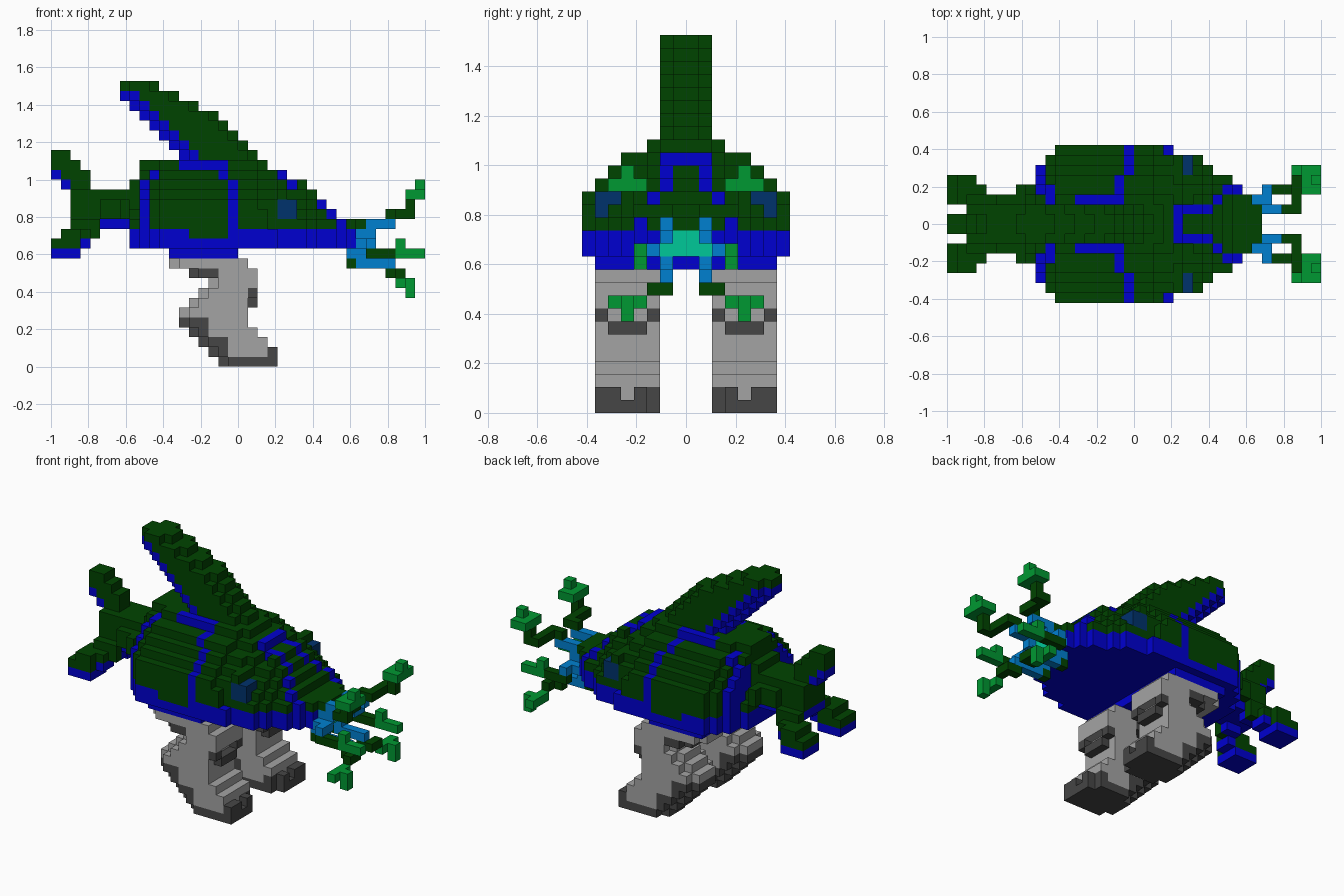
import bpy
import bmesh
from mathutils import Vector

cube = bpy.data.objects.get("Cube")
if cube:
    bpy.data.objects.remove(cube, do_unlink=True)

UNIT = 2 / 38          # edge of one block
colours = {
    "dark_green": (0, 68, 0), "blue": (0, 0, 208), "sky_blue": (0, 128, 208),
    "bright_green": (0, 152, 50), "teal": (0, 200, 152), "navy": (0, 50, 108),
    "light_grey": (164, 164, 164), "dark_grey": (70, 70, 70),
}


def linear(value):
    value /= 255
    return value / 12.92 if value <= 0.04 else ((value + 0.055) / 1.055) ** 2.4


def make_material(name, rgb):
    material = bpy.data.materials.new(name)
    material.use_nodes = True
    colour = [linear(channel) for channel in rgb] + [1]
    material.diffuse_color = colour
    shader = next(n for n in material.node_tree.nodes if n.type == "BSDF_PRINCIPLED")
    shader.inputs["Base Color"].default_value = colour
    shader.inputs["Roughness"].default_value = 0.9
    return material


materials = {name: make_material(name, rgb) for name, rgb in colours.items()}
names = list(colours)
blocks = {}            # (column, row, level) -> (part, colour)


def put(part, colour, column, side, level):
    """Place a block and its mirror image, side counted out from the middle."""
    for row in (8 + side, 7 - side):
        blocks[column, row, level] = (part, colour)


def fill(part, colour, columns, sides, levels):
    for column in columns:
        for side in sides:
            for level in levels:
                put(part, colour, column, side, level)


def trail(part, colour, *points):
    """Run blocks from point to point, one axis after another."""
    here = list(points[0])
    put(part, colour, *here)
    for target in points[1:]:
        for axis in range(3):
            while here[axis] != target[axis]:
                here[axis] += 1 if target[axis] > here[axis] else -1
                put(part, colour, *here)


# Body: stepped hull with blue belly, two side bands and a snout outline
tops = [18, 20] + [20] * 11 + [19, 19, 19, 18, 18, 17, 16, 15, 14, 14]
widths = [4, 6, 7] + [8] * 12 + [7, 7, 7, 6, 5, 5, 4, 3]
shoulder = [5, 3, 2, 1]


def body_inset(column, level, top):
    if level <= 13:
        return 0
    depth = top - level
    inset = shoulder[depth] if depth < len(shoulder) else 0
    if column >= 25:
        return min(inset, level - 14)
    return max(inset, 1) if column == 22 else inset


def body_colour(column, side, level, top):
    if level <= 12 or (level == 13 and not 14 <= column <= 17):
        return "blue"
    rear_band = column == (10 if level >= 19 else 9) and side >= 2
    middle_band = column == (17 if level >= 19 else 18) and side >= 2
    fin_border = level == 20 and side == 2 and 13 <= column <= 17
    snout_start = column == 23 and side <= 1
    snout_line = column > 23 and side == min(3, max(1, column - 25))
    if rear_band or middle_band or fin_border:
        return "blue"
    if (snout_start or snout_line) and level >= top - 2:
        return "blue"
    return "dark_green"


for column, (top, width) in enumerate(zip(tops, widths), start=8):
    for level in range(12, top + 1):
        for side in range(max(2, width - body_inset(column, level, top))):
            put("body", body_colour(column, side, level, top), column, side, level)
fill("body", "blue", range(12, 19), range(7), [11])
fill("body", "dark_green", [21], range(2), [20])

# Top fin: slanted blade with chamfered edges and a blue rear edge
for level in range(21, 29):
    for side in range(2):
        start = max(7, 34 - level) + side
        end = min(42 - level, 67 - 2 * level) - side
        for column in range(start, end):
            edge = level < 28 and column <= start + 1 - side
            put("top_fin", "blue" if edge else "dark_green", column, side, level)

# Tail: stalk with blue underside, one upright fluke and a pair of low flukes
fill("tail_stalk", "dark_green", range(2, 8), range(2), range(15, 18))
fill("tail_stalk", "dark_green", range(5, 8), [2], range(15, 17))
fill("tail_stalk", "dark_green", [7], [3], range(15, 17))
fill("tail_stalk", "blue", range(2, 8), range(2), [14])
for level, start, end in ((18, 1, 4), (19, 0, 4), (20, 0, 3), (21, 0, 2)):
    fill("upright_fluke", "dark_green", range(start, end), [0], [level])
for column, level in ((0, 19), (1, 18)):
    put("upright_fluke", "blue", column, 0, level)
fill("low_flukes", "dark_green", range(2, 5), [2], [14])
for column, sides in ((1, (2, 3, 4)), (2, (2, 3, 4)), (3, (1, 2, 3)), (4, (1, 2))):
    for side in sides:
        inner = column > 2 and side < sides[-1]
        put("low_flukes", "blue" if inner else "dark_green", column, side, 13)
fill("low_flukes", "dark_green", range(3), range(2, 5), [12])
fill("low_flukes", "blue", [3], range(2, 4), [12])
fill("low_flukes", "blue", range(3), range(2, 5), [11])

# Eyes under a green brow
fill("eyes", "navy", [23, 24], [5, 6], [15, 16])
fill("body", "dark_green", [23], [5, 6], [17])

# Mouth with upper lip
fill("upper_lip", "dark_green", [30, 31], range(2), [14])
fill("mouth", "teal", [31], [0], [12, 13])
put("mouth", "teal", 31, 1, 12)

# Feelers: three on each side, blue roots and bright tips
trail("upper_feelers", "sky_blue", (31, 1, 13), (32, 1, 13), (32, 1, 14), (34, 1, 14))
trail("upper_feelers", "dark_green", (34, 1, 15), (35, 4, 15), (36, 4, 16))
fill("upper_feelers", "bright_green", [36, 37], range(3, 6), [17])
put("upper_feelers", "bright_green", 37, 4, 18)
trail("middle_feelers", "sky_blue", (31, 2, 12), (32, 3, 12))
trail("middle_feelers", "dark_green", (32, 3, 11), (35, 3, 11))
trail("middle_feelers", "bright_green", (35, 3, 12), (35, 3, 11), (37, 3, 11))
trail("lower_feelers", "sky_blue", (30, 1, 11), (31, 1, 11), (31, 1, 10), (34, 1, 10))
put("lower_feelers", "dark_green", 30, 1, 10)
trail("lower_feelers", "dark_green", (34, 1, 9), (35, 2, 9))
trail("lower_feelers", "bright_green", (35, 3, 8), (35, 5, 8))
trail("lower_feelers", "bright_green", (36, 4, 8), (36, 4, 7))

# Legs: first and last column of each level, and the width of the dark heel
leg_levels = [(17, 22, 6), (16, 21, 1), (15, 21, 2), (14, 20, 1), (13, 19, 2), (13, 19, 0),
              (14, 19, 0), (15, 19, 0), (16, 20, 0), (14, 20, 2), (12, 19, 0)]
for level, (start, end, heel) in enumerate(leg_levels):
    for side in range(2, 7):
        rounded = 1 if side in (2, 6) else 0
        for column in range(start + rounded, end + 1):
            dark = column < start + heel + rounded
            put("legs", "dark_grey" if dark else "light_grey", column, side, level)
# Knee guards and toes
fill("legs", "dark_grey", [20], [2, 6], [7])
fill("legs", "dark_grey", [20], [3, 4, 5], [6])
fill("legs", "dark_grey", [22], [3, 5, 6], [1])
fill("legs", "dark_grey", [21], [2], [1])
for row in (10, 5):
    del blocks[22, row, 0]

# Build one mesh per part from the exposed block faces
for part in sorted({block[0] for block in blocks.values()}):
    bm = bmesh.new()
    corners = {}

    def corner(position):
        key = tuple(position)
        if key not in corners:
            x, y, z = key
            corners[key] = bm.verts.new(Vector((x - 19, y - 8, z)) * UNIT)
        return corners[key]

    for place, (owner, colour) in blocks.items():
        if owner != part:
            continue
        for axis in range(3):
            for direction in (0, 1):
                neighbour = list(place)
                neighbour[axis] += 1 if direction else -1
                if tuple(neighbour) in blocks:
                    continue
                u, v = (axis + 1) % 3, (axis + 2) % 3
                loop = []
                for du, dv in ((0, 0), (1, 0), (1, 1), (0, 1)):
                    point = list(place)
                    point[axis] += direction
                    point[u] += du
                    point[v] += dv
                    loop.append(corner(point))
                face = bm.faces.new(loop if direction else loop[::-1])
                face.material_index = names.index(colour)
    mesh = bpy.data.meshes.new(part)
    bm.to_mesh(mesh)
    bm.free()
    for material in materials.values():
        mesh.materials.append(material)
    bpy.context.collection.objects.link(bpy.data.objects.new(part, mesh))
